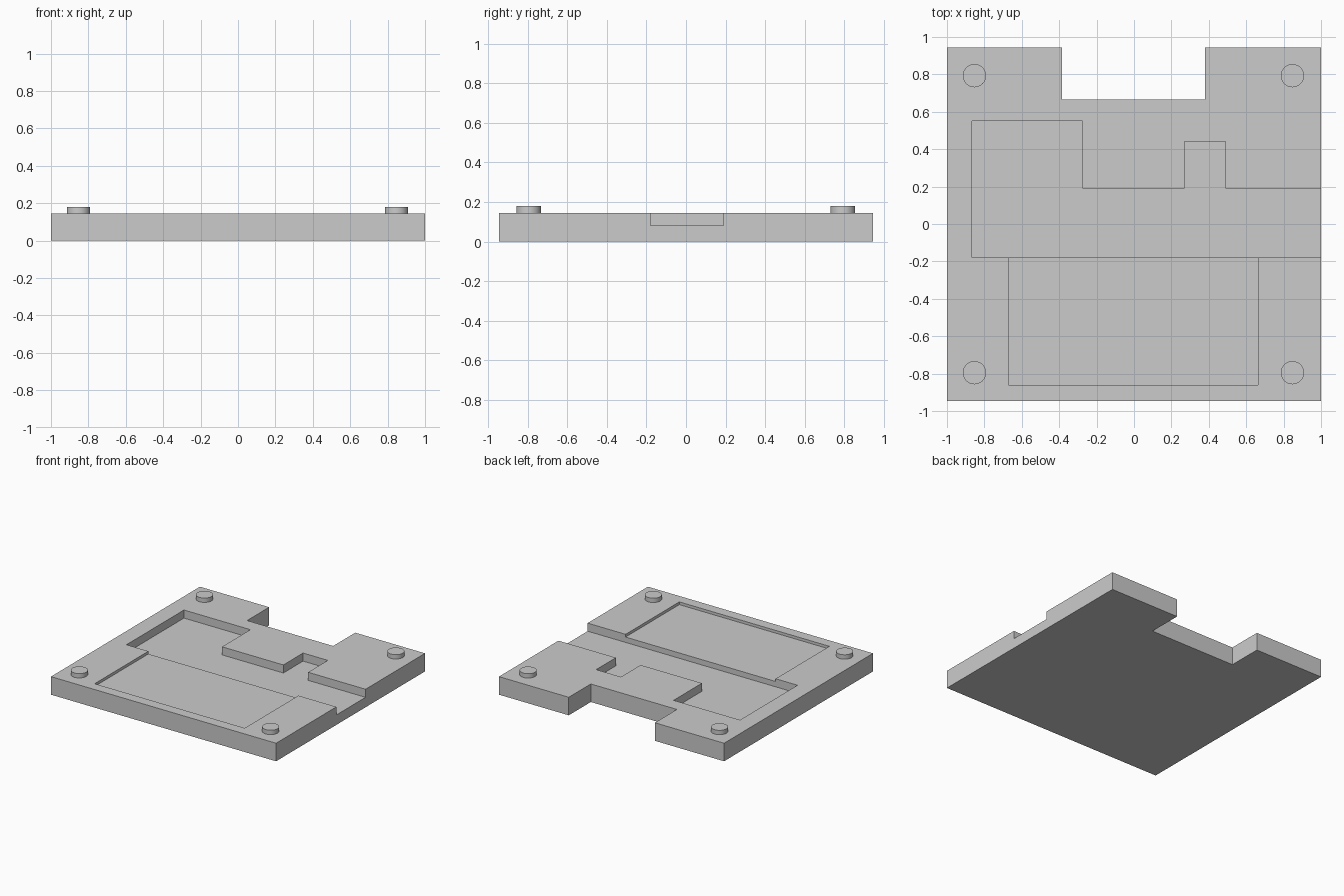
import bpy
import bmesh

cube = bpy.data.objects.get("Cube")
if cube:
    bpy.data.objects.remove(cube, do_unlink=True)

TOP = 0.145          # upper face of the slab
CHANNEL = 0.08       # floor of the deep channel
POCKET = 0.123       # floor of the shallow pocket
CLEAR = 0.3          # cutters rise above the slab

grey = bpy.data.materials.new("plain_grey")
grey.use_nodes = True
colour = (0.6, 0.6, 0.6, 1)
grey.diffuse_color = colour
grey.node_tree.nodes["Principled BSDF"].inputs["Base Color"].default_value = colour


def prism(name, outline, low, high):
    """Extrude a flat outline from height low to height high."""
    bm = bmesh.new()
    face = bm.faces.new([bm.verts.new((x, y, low)) for x, y in outline])
    new = bmesh.ops.extrude_face_region(bm, geom=[face])["geom"]
    moved = [v for v in new if isinstance(v, bmesh.types.BMVert)]
    bmesh.ops.translate(bm, verts=moved, vec=(0, 0, high - low))
    bmesh.ops.recalc_face_normals(bm, faces=bm.faces)
    mesh = bpy.data.meshes.new(name)
    bm.to_mesh(mesh)
    bm.free()
    mesh.materials.append(grey)
    obj = bpy.data.objects.new(name, mesh)
    bpy.context.collection.objects.link(obj)
    return obj


def cut(target, cutter):
    """Subtract the cutter from the target, then discard it."""
    mod = target.modifiers.new("cut", "BOOLEAN")
    mod.operation = "DIFFERENCE"
    mod.solver = "EXACT"
    mod.object = cutter
    bpy.context.view_layer.objects.active = target
    bpy.ops.object.modifier_apply(modifier=mod.name)
    bpy.data.objects.remove(cutter, do_unlink=True)


# Slab with the open notch in its back edge
base_plate = prism("base_plate", [
    (-1, -0.945), (1, -0.945), (1, 0.945), (0.38, 0.945),
    (0.38, 0.665), (-0.385, 0.665), (-0.385, 0.945), (-1, 0.945)], 0, TOP)

# Deep stepped channel, open on the +x side
cut(base_plate, prism("channel_cutter", [
    (-0.865, -0.18), (1.2, -0.18), (1.2, 0.19), (0.49, 0.19), (0.49, 0.44),
    (0.27, 0.44), (0.27, 0.19), (-0.275, 0.19), (-0.275, 0.55), (-0.865, 0.55)],
    CHANNEL, CLEAR))

# Shallow pocket running forward from the channel
cut(base_plate, prism("pocket_cutter", [
    (-0.67, -0.862), (0.663, -0.862), (0.663, -0.1), (-0.67, -0.1)],
    POCKET, CLEAR))

# Round locating pegs at the corners
for side, x in (("right", -0.853), ("left", 0.847)):
    for end, y in (("front", -0.795), ("back", 0.793)):
        bpy.ops.mesh.primitive_cylinder_add(
            vertices=48, radius=0.062, depth=0.05, location=(x, y, 0.155))
        peg = bpy.context.object
        peg.name = f"{end}_{side}_peg"
        peg.data.materials.append(grey)
        bpy.ops.object.shade_smooth_by_angle()
